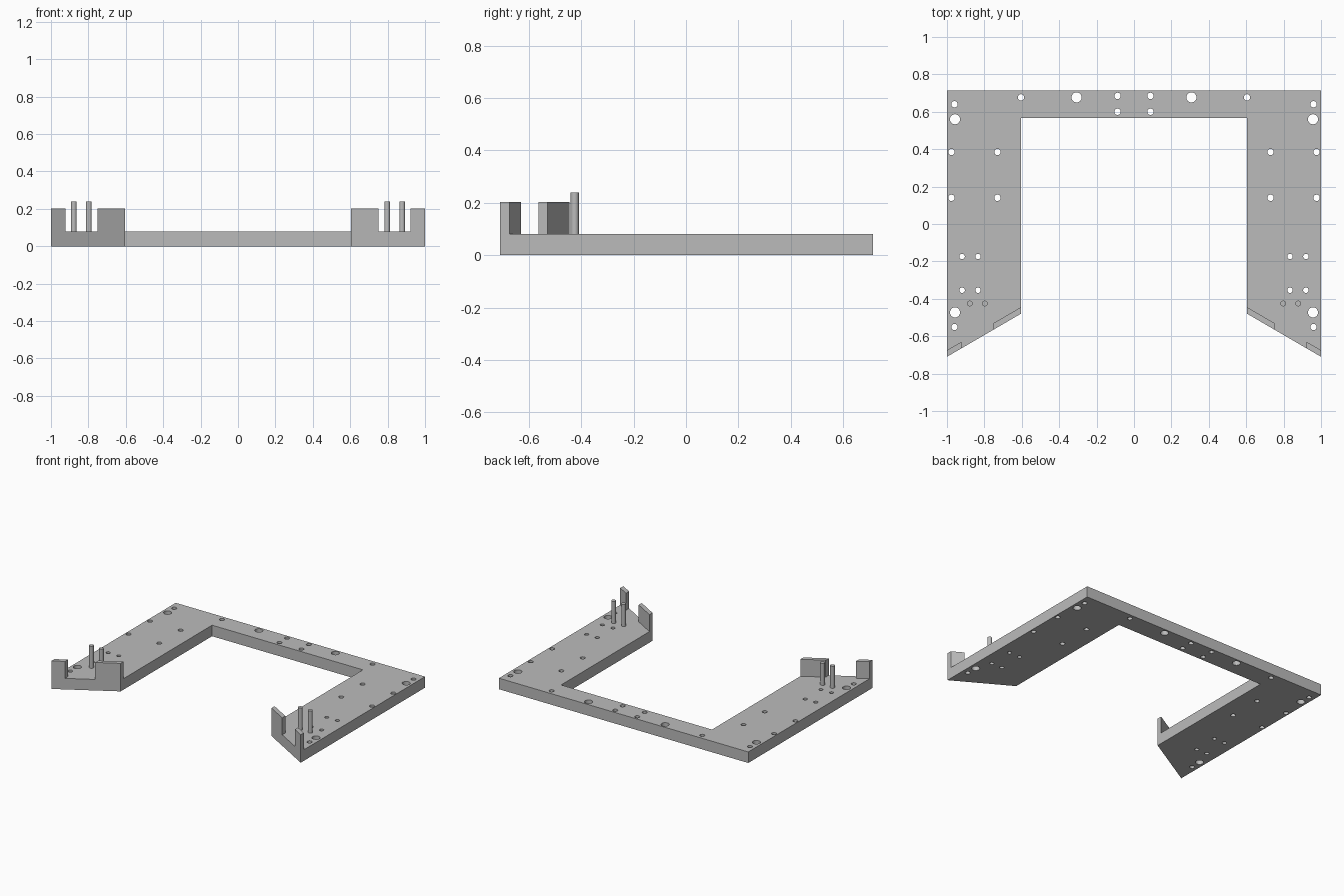
import bpy, bmesh
from mathutils import Matrix, Vector

if "Cube" in bpy.data.objects:
    bpy.data.objects.remove(bpy.data.objects["Cube"], do_unlink=True)

grey = bpy.data.materials.new("plain grey")
grey.use_nodes = True
colour = (0.5, 0.5, 0.5, 1)
grey.diffuse_color = colour
grey.node_tree.nodes["Principled BSDF"].inputs["Base Color"].default_value = colour

THICK, TAB_TOP, PIN_TOP = 0.08, 0.203, 0.24
INNER, OUTER, BACK = 0.605, 1.0, 0.715


def front_edge(x):
    """Slanted front end of each arm."""
    return -0.48 - (x - INNER) * 0.582


def finish(name, bm):
    bmesh.ops.recalc_face_normals(bm, faces=bm.faces)
    mesh = bpy.data.meshes.new(name)
    bm.to_mesh(mesh)
    bm.free()
    mesh.materials.append(grey)
    obj = bpy.data.objects.new(name, mesh)
    bpy.context.collection.objects.link(obj)
    return obj


def prism(name, outline, z0, z1):
    bm = bmesh.new()
    face = bm.faces.new([bm.verts.new((x, y, z0)) for x, y in outline])
    up = bmesh.ops.extrude_face_region(bm, geom=[face])["geom"]
    bmesh.ops.translate(bm, vec=Vector((0, 0, z1 - z0)),
                        verts=[v for v in up if isinstance(v, bmesh.types.BMVert)])
    return finish(name, bm)


def cylinder(bm, x, y, r, z0, z1):
    bmesh.ops.create_cone(bm, cap_ends=True, segments=32, radius1=r, radius2=r,
                          depth=z1 - z0,
                          matrix=Matrix.Translation((x, y, (z0 + z1) / 2)))


def smooth(obj):
    bpy.ops.object.select_all(action="DESELECT")
    obj.select_set(True)
    bpy.context.view_layer.objects.active = obj
    bpy.ops.object.shade_smooth_by_angle(angle=0.6)


# U-shaped base plate
half = [(OUTER, BACK), (OUTER, front_edge(OUTER)), (INNER, front_edge(INNER)), (INNER, 0.567)]
plate = prism("base_plate", half + [(-x, y) for x, y in reversed(half)], 0, THICK)

# Drilled holes, grouped by radius and mirrored
holes = {
    0.027: [(0.957, 0.56), (0.307, 0.677), (0.957, -0.473)],
    0.017: [(0.96, 0.64), (0.604, 0.677), (0.088, 0.685), (0.088, 0.6), (0.976, 0.385),
            (0.73, 0.385), (0.976, 0.14), (0.73, 0.14), (0.96, -0.551)],
    0.0145: [(x, y) for x in (0.834, 0.919) for y in (-0.174, -0.354)],
}
bm = bmesh.new()
for radius, spots in holes.items():
    for x, y in spots:
        for side in (1, -1):
            cylinder(bm, side * x, y, radius, -0.05, THICK + 0.05)
cutter = finish("hole_cutter", bm)
cutter.hide_render = True
cut = plate.modifiers.new("holes", "BOOLEAN")
cut.operation = "DIFFERENCE"
cut.solver = "EXACT"
cut.object = cutter
bpy.context.view_layer.objects.active = plate
bpy.ops.object.modifier_apply(modifier=cut.name)
bpy.data.objects.remove(cutter, do_unlink=True)
smooth(plate)

# Upright tabs along the slanted ends, and locating pins
for side, label in ((1, "left"), (-1, "right")):
    for part, x0, x1 in (("inner_tab", INNER, 0.75), ("outer_tab", 0.922, OUTER)):
        outline = [(x0, front_edge(x0)), (x1, front_edge(x1)),
                   (x1, front_edge(x1) + 0.035), (x0, front_edge(x0) + 0.035)]
        prism(f"{label}_{part}", [(side * x, y) for x, y in outline], THICK, TAB_TOP)
    for part, x in (("inner_pin", 0.798), ("outer_pin", 0.878)):
        bm = bmesh.new()
        cylinder(bm, side * x, -0.425, 0.0155, THICK, PIN_TOP)
        smooth(finish(f"{label}_{part}", bm))
